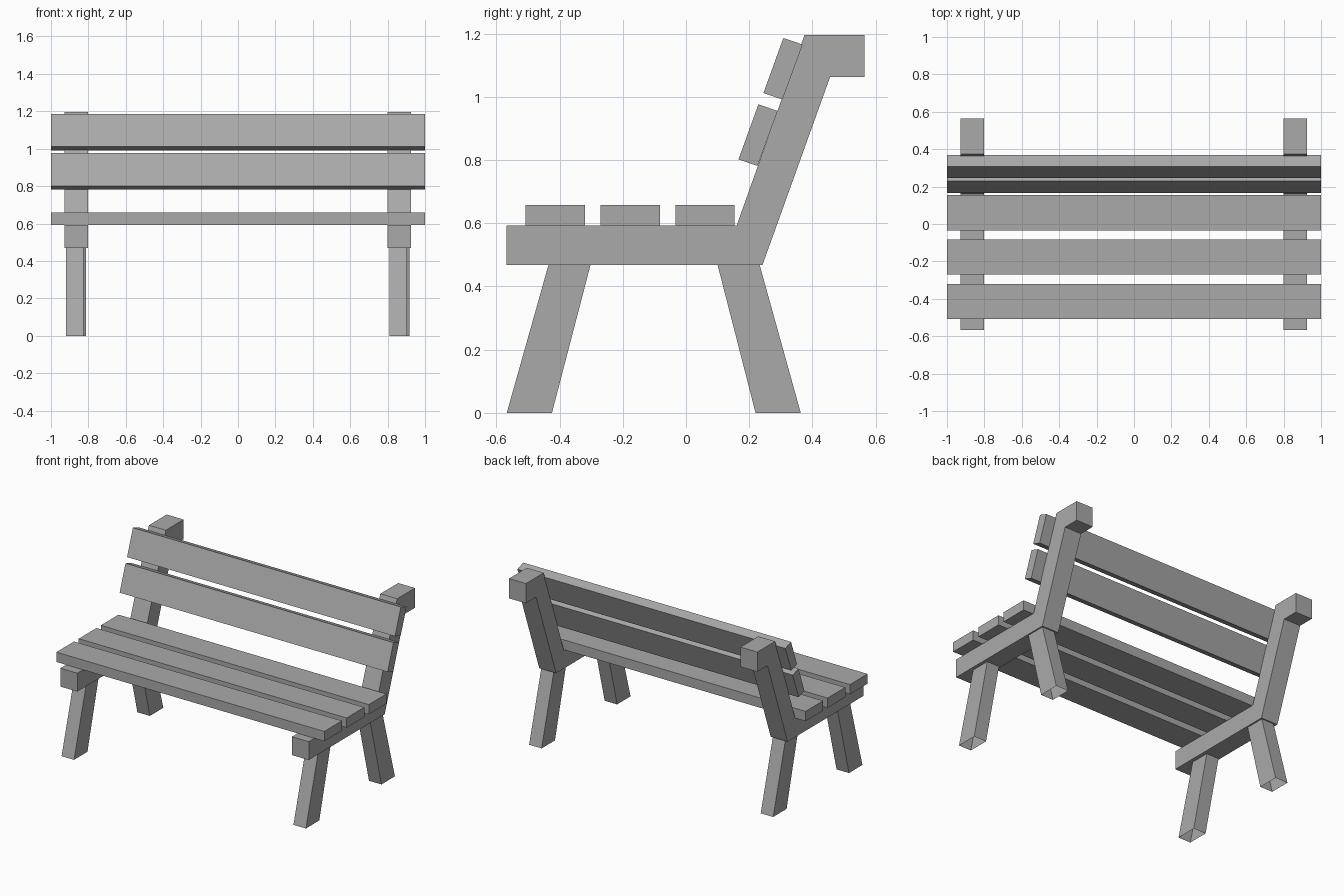
import bpy
import bmesh

old = bpy.data.objects.get("Cube")
if old:
    bpy.data.objects.remove(old, do_unlink=True)

# Single flat grey
grey = bpy.data.materials.new("plain grey")
grey.use_nodes = True
colour = (0.4, 0.4, 0.4, 1)
grey.diffuse_color = colour
grey.node_tree.nodes["Principled BSDF"].inputs["Base Color"].default_value = colour


def extrude_profile(name, profile, x0, x1, open_bottom=False):
    """Extrude a side profile of (y, z) points from x0 to x1."""
    bm = bmesh.new()
    face = bm.faces.new([bm.verts.new((x0, y, z)) for y, z in profile])
    out = bmesh.ops.extrude_face_region(bm, geom=[face])
    moved = [v for v in out["geom"] if isinstance(v, bmesh.types.BMVert)]
    bmesh.ops.translate(bm, verts=moved, vec=(x1 - x0, 0, 0))
    bmesh.ops.recalc_face_normals(bm, faces=bm.faces)
    if open_bottom:
        feet = [f for f in bm.faces if all(v.co.z < 0.001 for v in f.verts)]
        bmesh.ops.delete(bm, geom=feet, context='FACES_ONLY')
    mesh = bpy.data.meshes.new(name)
    bm.to_mesh(mesh)
    bm.free()
    mesh.materials.append(grey)
    obj = bpy.data.objects.new(name, mesh)
    bpy.context.collection.objects.link(obj)
    return obj


SEAT_BOTTOM, SEAT_TOP = 0.468, 0.592

# Side frames: seat rail, leaning back post and top block in one outline
frame = [(-0.568, SEAT_BOTTOM), (0.242, SEAT_BOTTOM), (0.456, 1.063),
         (0.565, 1.063), (0.565, 1.196), (0.375, 1.196),
         (0.16, SEAT_TOP), (-0.568, SEAT_TOP)]
extrude_profile("right_frame", frame, -0.928, -0.802)
extrude_profile("left_frame", frame, 0.8, 0.926)

# Splayed legs, with hollow feet
front_leg = [(-0.567, 0), (-0.424, 0), (-0.302, SEAT_BOTTOM), (-0.435, SEAT_BOTTOM)]
back_leg = [(0.22, 0), (0.363, 0), (0.233, SEAT_BOTTOM), (0.1, SEAT_BOTTOM)]
for name, profile, x in [("right_front_leg", front_leg, -0.92),
                         ("right_back_leg", back_leg, -0.905),
                         ("left_front_leg", front_leg, 0.811),
                         ("left_back_leg", back_leg, 0.824)]:
    extrude_profile(name, profile, x, x + 0.093, open_bottom=True)

# Seat slats
for i, y in enumerate((-0.508, -0.27, -0.034)):
    slat = [(y, SEAT_TOP), (y + 0.188, SEAT_TOP), (y + 0.188, 0.658), (y, 0.658)]
    extrude_profile(f"seat_slat_{i + 1}", slat, -1, 1)

# Backrest slats, lying on the slope of the posts
for i, (y, z) in enumerate([(0.226, 0.781), (0.305, 0.991)]):
    slat = [(y, z), (y + 0.064, z + 0.174), (y + 0.003, z + 0.195), (y - 0.06, z + 0.021)]
    extrude_profile(f"back_slat_{i + 1}", slat, -1, 1)
